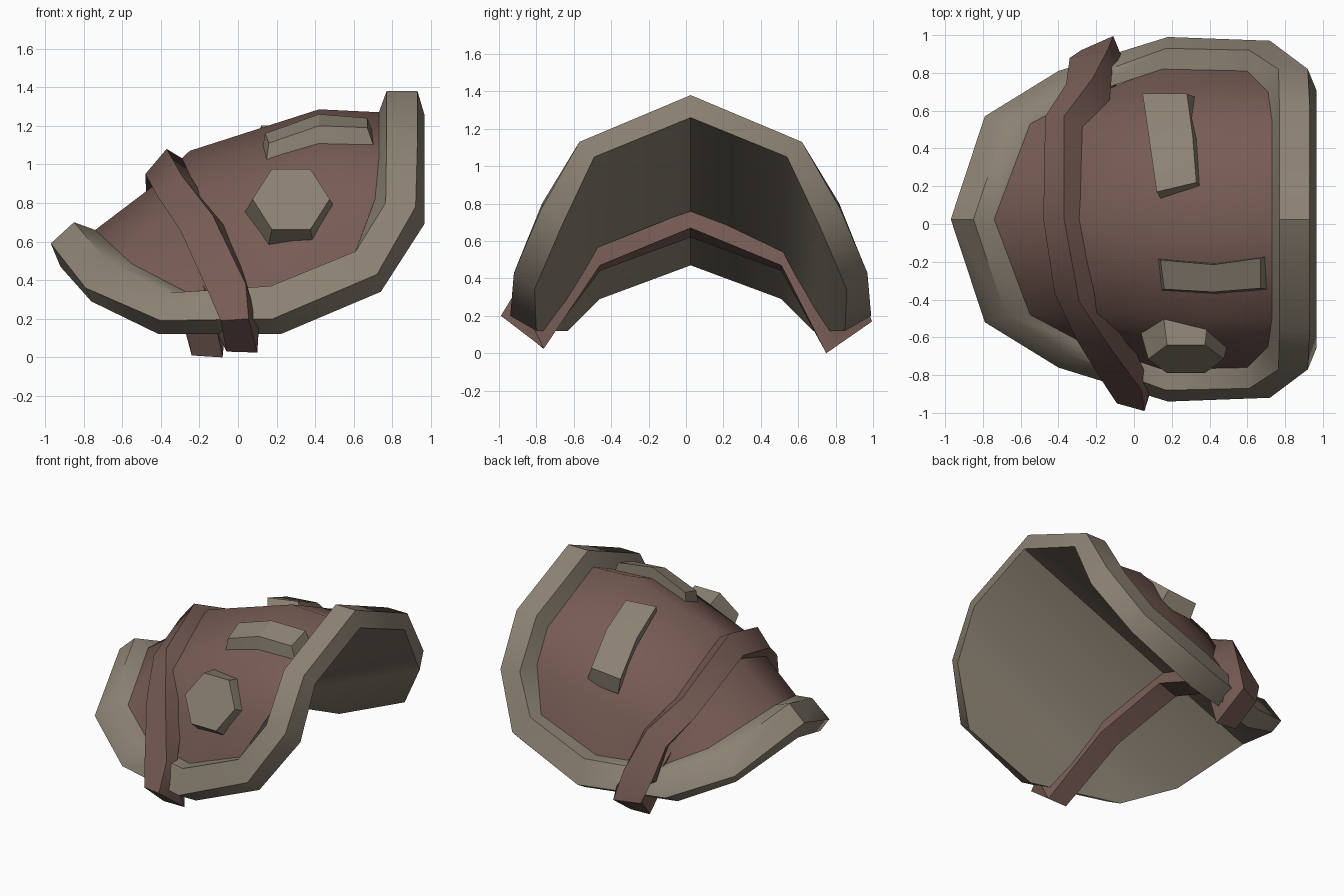
import bpy, bmesh, math
from mathutils import Vector

if "Cube" in bpy.data.objects:
    bpy.data.objects.remove(bpy.data.objects["Cube"])

CY = 0.025  # symmetry plane of the armour plate


def material(name, rgb):
    m = bpy.data.materials.new(name)
    m.diffuse_color = (*rgb, 1)
    m.use_nodes = True
    m.node_tree.nodes["Principled BSDF"].inputs["Base Color"].default_value = m.diffuse_color
    return m


TAN = material("worn tan", (0.26, 0.222, 0.17))
BROWN = material("leather brown", (0.185, 0.107, 0.09))


def build(name, verts, faces, mat, angle=30):
    me = bpy.data.meshes.new(name)
    me.from_pydata([tuple(v) for v in verts], [], faces)
    bm = bmesh.new()
    bm.from_mesh(me)
    bmesh.ops.remove_doubles(bm, verts=bm.verts, dist=0.0005)
    bmesh.ops.recalc_face_normals(bm, faces=bm.faces)
    bm.to_mesh(me)
    bm.free()
    me.materials.append(mat)
    ob = bpy.data.objects.new(name, me)
    bpy.context.collection.objects.link(ob)
    bpy.ops.object.select_all(action='DESELECT')
    ob.select_set(True)
    bpy.context.view_layer.objects.active = ob
    bpy.ops.object.shade_smooth_by_angle(angle=math.radians(angle))
    return ob


def mirror(p):
    return (p[0], 2 * CY - p[1], p[2])


def ring_faces(n, k):
    # closed sweep of n sections with k corners each
    return [(i * k + j, i * k + (j + 1) % k,
             (i + 1) % n * k + (j + 1) % k, (i + 1) % n * k + j)
            for i in range(n) for j in range(k)]


# Rim sections: inner top, outer top, outer bottom, inner bottom
A = [(.77, CY, 1.38), (.93, CY, 1.38), (.965, CY, 1.26), (.73, CY, 1.27)]
B = [(.77, -.57, 1.13), (.93, -.57, 1.13), (.965, -.49, 1.05), (.73, -.5, 1.03)]
C = [(.765, -.77, .8), (.92, -.77, .78), (.965, -.66, .69), (.71, -.65, .82)]
D = [(.61, -.87, .55), (.72, -.92, .43), (.74, -.81, .34), (.6, -.76, .53)]
E = [(.17, -.88, .37), (.18, -.94, .2), (.22, -.8, .12), (.15, -.77, .36)]
F = [(-.35, -.69, .335), (-.4, -.76, .19), (-.41, -.63, .12), (-.27, -.63, .34)]
G = [(-.68, -.48, .5), (-.79, -.52, .36), (-.76, -.46, .29), (-.55, -.48, .485)]
H = [(-.85, CY, .7), (-.97, CY, .59), (-.92, CY, .47), (-.74, CY, .66)]
half = [A, B, C, D, E, F, G, H]
sections = half + [[mirror(p) for p in s] for s in half[-2:0:-1]]
build("rim", [p for s in sections for p in s], ring_faces(len(sections), 4), TAN, 42)


def both_sides(name, rows, mat, angle):
    # skin of lengthwise rows, mirrored across the ridge
    verts, faces, n = [], [], len(rows[0])
    for flip in (False, True):
        o = len(verts)
        verts += [mirror(p) if flip else p for r in rows for p in r]
        faces += [(o + i * n + j, o + i * n + j + 1, o + (i + 1) * n + j + 1, o + (i + 1) * n + j)
                  for i in range(len(rows) - 1) for j in range(n - 1)]
    return build(name, verts, faces, mat, angle)


# Lining underneath the plate, creased along the ridge
lining = both_sides("lining", [[H[2], A[2]], [G[2], B[2]], [F[2], C[2]], [E[2], D[2]]], TAN, 60)
lining.data.flip_normals()
for e in lining.data.edges:
    if all(abs(lining.data.vertices[v].co.y - CY) < .001 for v in e.vertices):
        e.use_edge_sharp = True

# Domed leather shell
rows = [
    [H[3], (-.45, CY, .88), (-.25, CY, 1.07), (.42, CY, 1.285), A[3]],
    [G[3], (-.36, -.46, .68), (-.2, -.47, .83), (.42, -.52, 1.04), B[3]],
    [F[3], (-.2, -.61, .46), (-.05, -.63, .59), (.35, -.685, .725), C[3]],
    [F[3], (-.15, -.66, .35), (.0, -.72, .35), E[3], D[3]],
    ]
shell = both_sides("shell", rows, BROWN, 60)
if sum(p.normal.z * p.area for p in shell.data.polygons) < 0:
    shell.data.flip_normals()

# Strap wrapped around the plate: outer left and right edges of each section
top = ((-.48, CY, .95), (-.37, CY, 1.08))
front = [((-.42, -.37, .84), (-.29, -.41, .94)), ((-.3, -.62, .66), (-.13, -.65, .735)),
         ((-.15, -.86, .33), (.04, -.88, .38)), ((-.09, -.95, .19), (.055, -.99, .2)),
         ((-.06, -.77, .03), (.1, -.76, .025)), ((-.25, -.46, .44), (-.1, -.46, .47))]
under = ((-.34, CY, .62), (-.2, CY, .67))
back = [((-.47, .57, .7), (-.37, .57, .82)), ((-.36, .74, .53), (-.22, .77, .62)),
        ((-.34, .88, .32), (-.14, .92, .36)), ((-.28, .92, .16), (-.11, .995, .17)),
        ((-.24, .76, .01), (-.08, .75, 0)), ((-.33, .51, .44), (-.18, .51, .47))]
edges = [top] + front + [under] + back[::-1]
n = len(edges)
middles = [(Vector(l) + Vector(r)) / 2 for l, r in edges]
verts = []
for i, (l, r) in enumerate(edges):
    l, r = Vector(l), Vector(r)
    inward = (middles[(i + 1) % n] - middles[i - 1]).cross(r - l).normalized()
    if i == 0:
        sign = 1 if inward.z < 0 else -1  # the loop turns one way all round
    depth = .14 if i in (1, 2, 4, 5, 9, 10, 12, 13) else .1
    verts += [l, r, r + inward * depth * sign, l + inward * depth * sign]
    if i in (0, 1, 2, 12, 13):
        verts[-2].x += .03  # sloped side of the strap
build("strap", verts, ring_faces(n, 4), BROWN, 40)


def bent_plate(name, edge_a, edge_b, drop, flare):
    # plate given by its two outer edges, thickened inwards with sloped sides
    a, b = [Vector(p) for p in edge_a], [Vector(p) for p in edge_b]
    c = sum(a + b, Vector()) / (len(a) * 2)
    vs = []
    for p, q in zip(a, b):
        vs += [p, q] + [v + (v - c) * flare + Vector(drop) for v in (q, p)]
    m = len(a)
    fs = [(i * 4 + j, i * 4 + (j + 1) % 4, i * 4 + 4 + (j + 1) % 4, i * 4 + 4 + j)
          for i in range(m - 1) for j in range(4)]
    fs += [(0, 1, 2, 3), tuple(range(m * 4 - 4, m * 4))]
    return build(name, vs, fs, TAN, 20)


bent_plate("front_plate", [(.16, -.345, 1.11), (.42, -.36, 1.2), (.67, -.34, 1.19)],
           [(.14, -.19, 1.16), (.42, -.215, 1.26), (.67, -.18, 1.24)], (.01, 0, -.1), .1)
bent_plate("back_plate", [(.12, .17, 1.2), (.08, .45, 1.09), (.045, .69, .89)],
           [(.33, .22, 1.21), (.31, .47, 1.1), (.28, .69, .91)], (.045, -.04, -.11), .08)

# Six-sided stud on the front flank
axis = Vector((0, -.9, .43)).normalized()
up = Vector((0, .43, .9)).normalized()
centre = Vector((.275, -.715, .82))
verts = []
for depth, radius in ((0, .2), (.18, .245)):
    for k in range(6):
        t = math.radians(60 * k)
        verts.append(centre - axis * depth + Vector((1, 0, 0)) * radius * math.cos(t)
                     + up * radius * math.sin(t))
faces = [tuple(range(6)), tuple(range(6, 12))]
faces += [(k, (k + 1) % 6, 6 + (k + 1) % 6, 6 + k) for k in range(6)]
build("stud", verts, faces, TAN, 20)
